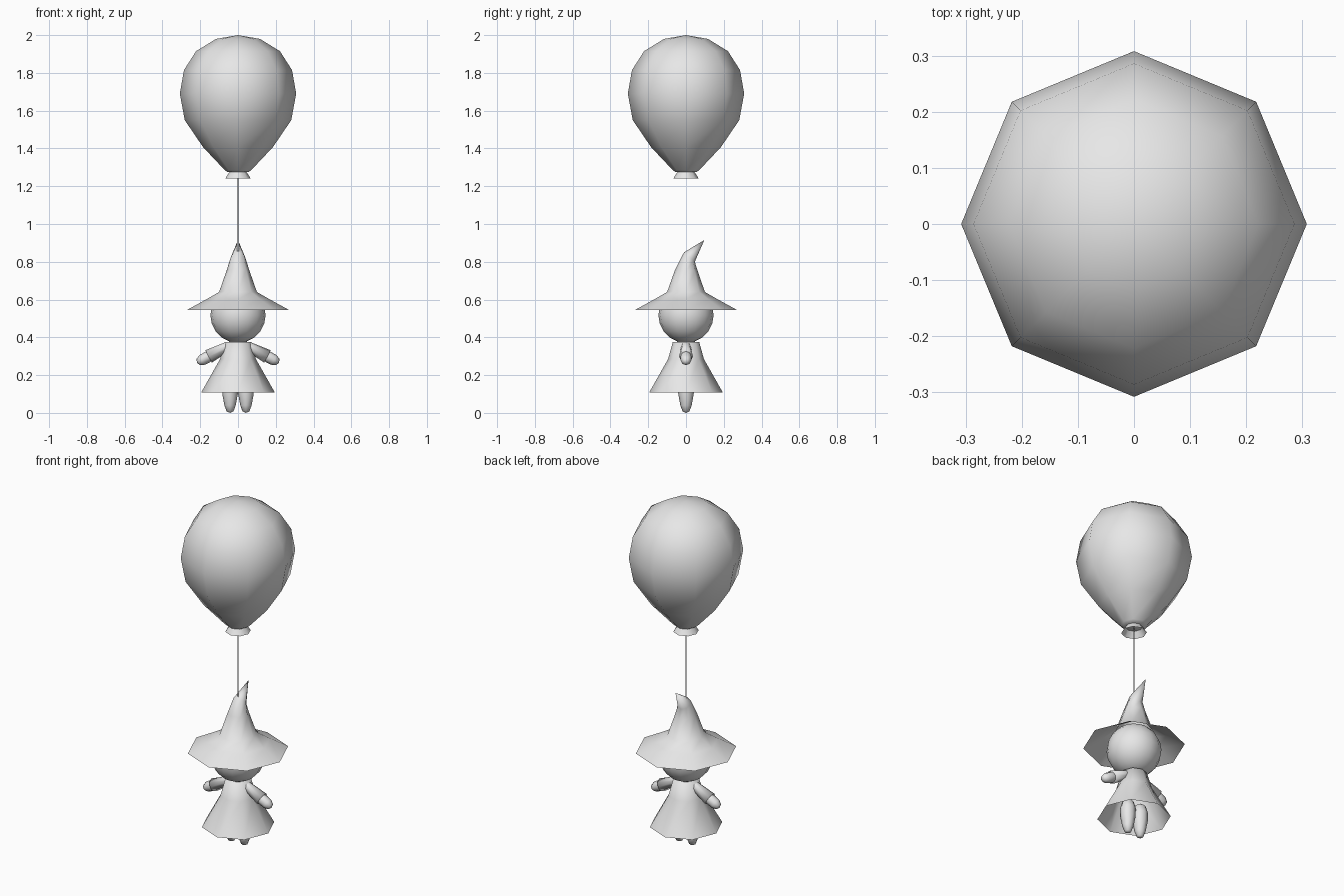
import bpy, bmesh, math
from mathutils import Matrix, Vector

cube = bpy.data.objects.get("Cube")
if cube:
    bpy.data.objects.remove(cube)

grey = bpy.data.materials.new("plain grey")
grey.use_nodes = True
colour = (0.8, 0.8, 0.8, 1)
grey.diffuse_color = colour
grey.node_tree.nodes["Principled BSDF"].inputs["Base Color"].default_value = colour


def add_object(name, bm, matrix=Matrix()):
    """Turn a bmesh into a smooth grey object."""
    bm.transform(matrix)
    bmesh.ops.recalc_face_normals(bm, faces=bm.faces)
    for face in bm.faces:
        face.smooth = True
    mesh = bpy.data.meshes.new(name)
    bm.to_mesh(mesh)
    bm.free()
    mesh.materials.append(grey)
    obj = bpy.data.objects.new(name, mesh)
    bpy.context.collection.objects.link(obj)
    return obj


def lathe(name, profile, sides=8, matrix=Matrix()):
    """Skin rings of (radius, z, y offset, tilt); radius zero is a pole."""
    bm = bmesh.new()
    rings = []
    for radius, z, *bend in profile:
        y, tilt = bend or (0, 0)
        turn = Matrix.Rotation(tilt, 3, 'X')
        ring = []
        for i in range(sides if radius else 1):
            a = math.tau * i / sides
            p = turn @ Vector((radius * math.cos(a), radius * math.sin(a), 0))
            ring.append(bm.verts.new(p + Vector((0, y, z))))
        rings.append(ring)
    for low, high in zip(rings, rings[1:]):
        for i in range(sides):
            j = (i + 1) % sides
            corners = [low[i % len(low)], low[j % len(low)],
                       high[j % len(high)], high[i % len(high)]]
            bm.faces.new(list(dict.fromkeys(corners)))
    return add_object(name, bm, matrix)


# Balloon with its flared open lip
lathe("balloon", [(0, 1.275), (0.055, 1.275), (0.07, 1.285), (0.185, 1.407),
                  (0.282, 1.55), (0.308, 1.69), (0.286, 1.815),
                  (0.222, 1.915), (0.116, 1.98), (0, 2)])
lathe("balloon_lip", [(0.068, 1.24), (0.045, 1.275)])

# Flat string
bm = bmesh.new()
bm.faces.new([bm.verts.new((x, 0, z)) for x, z in
              ((-0.004, 0.84), (0.004, 0.84), (0.004, 1.28), (-0.004, 1.28))])
add_object("string", bm)

# Hat: wide open brim, cone and a tip bent backwards
lathe("hat", [(0.27, 0.545), (0.17, 0.6), (0.1, 0.64), (0.06, 0.755, 0.003, -0.1),
              (0.038, 0.825, 0.018, -0.72), (0, 0.915, 0.097, 0)])

# Head
bm = bmesh.new()
bmesh.ops.create_uvsphere(bm, u_segments=16, v_segments=10, radius=0.146)
add_object("head", bm, Matrix.Translation((0, 0, 0.517)))

# Dress, open at the hem
lathe("dress", [(0.195, 0.108), (0.095, 0.285), (0.07, 0.375), (0, 0.38)])

# Arms and legs on both sides
for side, sign in (("left", 1), ("right", -1)):
    along = Vector((math.cos(0.49) * sign, 0, -math.sin(0.49)))
    arm = Matrix.Translation((0.05 * sign, 0, 0.355)) @ \
        along.to_track_quat('Z', 'Y').to_matrix().to_4x4()
    lathe(side + "_sleeve", [(0.024, 0), (0.037, 0.12), (0.024, 0.115)], 8, arm)
    lathe(side + "_hand", [(0.024, 0.08), (0.03, 0.125), (0.029, 0.16),
                           (0.019, 0.182), (0, 0.19)], 8, arm)
    lathe(side + "_leg", [(0, 0), (0.018, 0.008), (0.03, 0.04), (0.041, 0.1),
                          (0.042, 0.15), (0.03, 0.19), (0, 0.21)],
          8, Matrix.Translation((0.042 * sign, 0, 0)))
